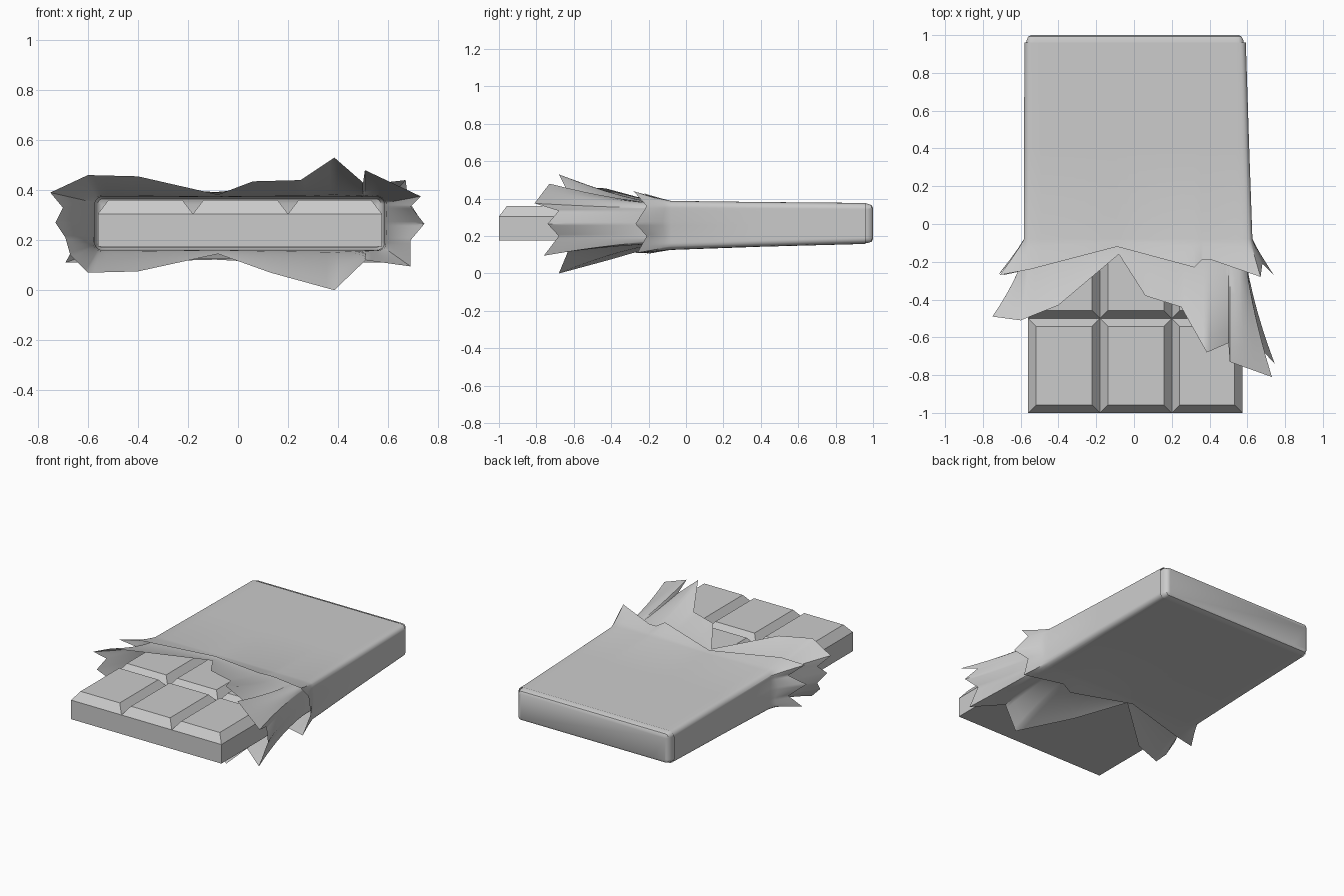
import bpy, bmesh, math
from mathutils import Vector

if "Cube" in bpy.data.objects:
    bpy.data.objects.remove(bpy.data.objects["Cube"])


def finish(bm, name, smooth=None):
    bmesh.ops.remove_doubles(bm, verts=bm.verts, dist=1e-5)
    bmesh.ops.recalc_face_normals(bm, faces=bm.faces)
    me = bpy.data.meshes.new(name)
    bm.to_mesh(me)
    bm.free()
    ob = bpy.data.objects.new(name, me)
    bpy.context.collection.objects.link(ob)
    if smooth:
        bpy.ops.object.select_all(action='DESELECT')
        ob.select_set(True)
        bpy.context.view_layer.objects.active = ob
        bpy.ops.object.shade_smooth_by_angle(angle=math.radians(smooth))
    return ob


def project(p, section):
    """Nearest point to p on a rounded-rectangle section."""
    y, x0, x1, z0, z1, r = section
    cx = min(max(p.x, x0 + r), x1 - r)
    cz = min(max(p.z, z0 + r), z1 - r)
    d = Vector((p.x - cx, 0, p.z - cz)).normalized()
    return Vector((cx, y, cz)) + d * r


def torn_sleeve(name, edge, sections, power, cap=False, sub=8, rows=7):
    """Sleeve lofted through the sections, then flaring out to a torn edge."""
    pts = [Vector(p) for p in edge]
    loop = [a.lerp(b, i / sub) for a, b in zip(pts, pts[1:] + pts[:1]) for i in range(sub)]
    rings = [[project(p, s) for p in loop] for s in sections]
    start = rings[-1]
    for k in range(1, rows + 1):
        t = k / rows
        ring = []
        for s, e in zip(start, loop):
            q = s.lerp(e, t ** power)
            q.y = s.y + (e.y - s.y) * t
            ring.append(q)
        rings.append(ring)
    bm = bmesh.new()
    grid = [[bm.verts.new(p) for p in ring] for ring in rings]
    n = len(loop)
    for a, b in zip(grid, grid[1:]):
        for i in range(n):
            j = (i + 1) % n
            bm.faces.new((a[i], a[j], b[j], b[i]))
    if cap:
        bm.faces.new(grid[0])
    return finish(bm, name, 40)


# chocolate bar: flat slab with a grid of bevelled squares
X = [-0.56, -0.18, 0.20, 0.575]
Y = [-1.0, -0.5, 0.0, 0.5, 0.96]
bm = bmesh.new()
V = {(i, j): bm.verts.new((x, y, 0.305)) for i, x in enumerate(X) for j, y in enumerate(Y)}
for i in range(3):
    for j in range(4):
        base = [V[i, j], V[i + 1, j], V[i + 1, j + 1], V[i, j + 1]]
        g = 0.042
        top = [bm.verts.new((x, y, 0.36)) for x, y in (
            (X[i] + g, Y[j] + g), (X[i + 1] - g, Y[j] + g),
            (X[i + 1] - g, Y[j + 1] - g), (X[i] + g, Y[j + 1] - g))]
        bm.faces.new(top)
        for k in range(4):
            m = (k + 1) % 4
            bm.faces.new((base[k], base[m], top[m], top[k]))
rim = [e for e in bm.edges if e.is_boundary]
ext = bmesh.ops.extrude_edge_only(bm, edges=rim)['geom']
for v in ext:
    if isinstance(v, bmesh.types.BMVert):
        v.co.z = 0.175
bmesh.ops.holes_fill(bm, edges=[e for e in bm.edges if e.is_boundary], sides=0)
finish(bm, "chocolate_bar")

# inner foil: closed at the back, ragged long tear at the front
foil_edge = [
    (-.75, -.49, .39), (-.60, -.51, .46), (-.40, -.43, .455), (-.08, -.16, .382),
    (.06, -.38, .435), (.25, -.44, .44), (.385, -.68, .53), (.50, -.63, .43),
    (.507, -.73, .48), (.73, -.81, .375), (.69, -.68, .335), (.745, -.74, .265),
    (.69, -.68, .20), (.69, -.76, .095), (.51, -.63, .12), (.385, -.68, 0),
    (.13, -.42, .07), (-.08, -.16, .145), (-.40, -.43, .075), (-.60, -.50, .07),
    (-.67, -.49, .14), (-.69, -.43, .21), (-.73, -.48, .27), (-.70, -.42, .33)]
torn_sleeve("inner_foil", foil_edge, [
    (1.0, -.545, .555, .185, .35, .012),
    (.992, -.56, .57, .17, .365, .02),
    (.97, -.57, .58, .162, .373, .03),
    (.94, -.572, .582, .162, .373, .03),
    (-.10, -.572, .585, .16, .373, .03)], 1.5, cap=True)

# outer paper sleeve: short tear, slightly loose toward the opening
paper_edge = [
    (-.71, -.27, .40), (-.55, -.24, .42), (-.09, -.12, .392), (.32, -.23, .43),
    (.36, -.19, .41), (.41, -.19, .41), (.67, -.28, .44), (.68, -.21, .36),
    (.74, -.27, .265), (.68, -.21, .20), (.67, -.26, .11), (.41, -.19, .11),
    (.32, -.23, .10), (-.09, -.12, .122), (-.55, -.24, .11), (-.69, -.27, .11),
    (-.64, -.19, .20), (-.72, -.27, .27), (-.64, -.19, .34)]
torn_sleeve("outer_paper", paper_edge, [
    (.96, -.58, .592, .158, .377, .035),
    (.40, -.582, .61, .143, .382, .035),
    (-.08, -.583, .627, .126, .388, .035)], 1.1, rows=4)
